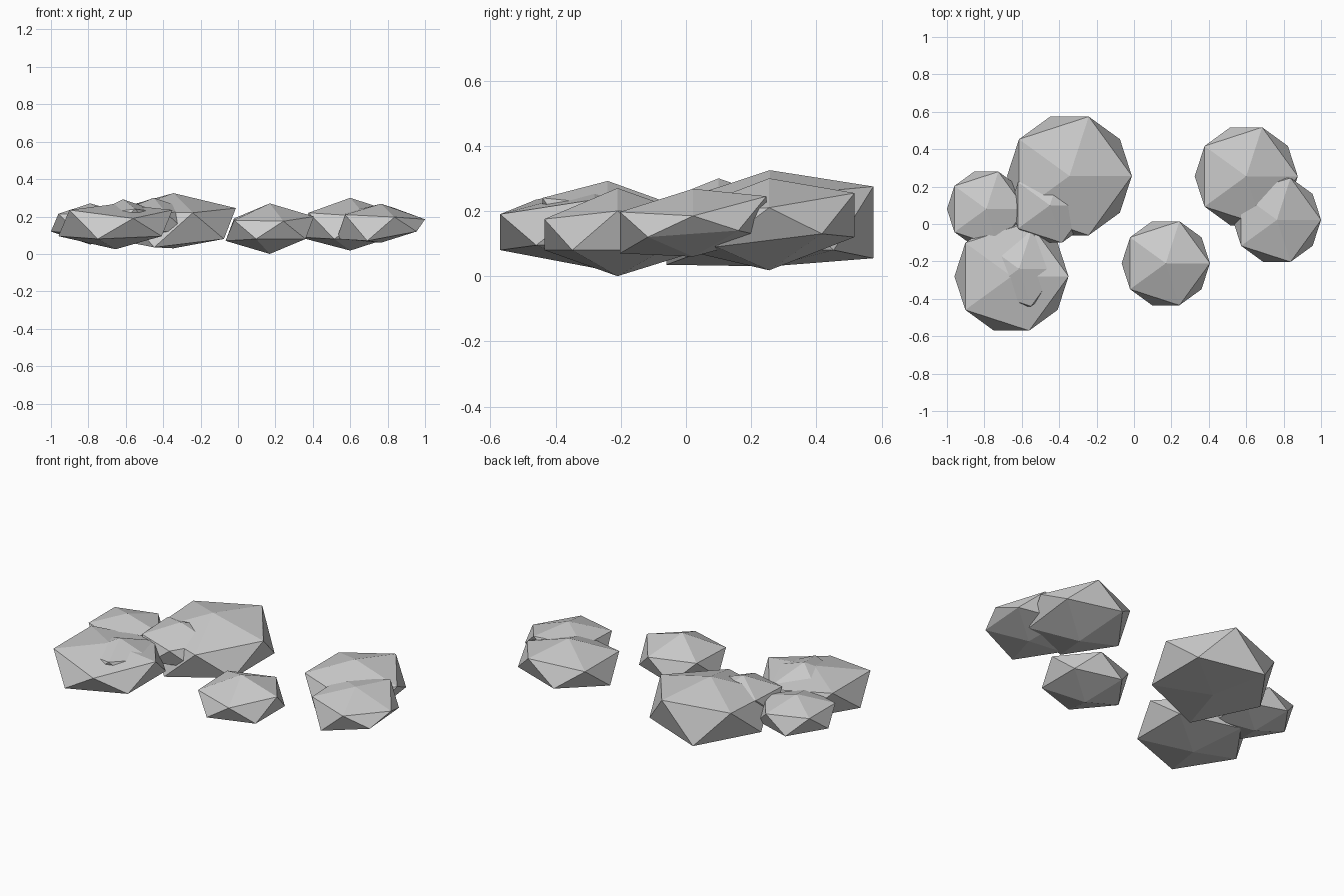
import bpy, bmesh, math


def rock(name, x, y, r, bottom, top, lower, upper):
    """Flattened 20-sided stone; ring heights are listed counter-clockwise."""
    bm = bmesh.new()
    ring = r * 0.8944

    def vert(deg, z):
        a = math.radians(deg)
        return bm.verts.new((x + ring * math.cos(a), y + ring * math.sin(a), z))

    lo = [vert(36 + 72 * i, z) for i, z in enumerate(lower)]
    up = [vert(72 * i, z) for i, z in enumerate(upper)]
    base = bm.verts.new((x, y, bottom))
    apex = bm.verts.new((x, y, top))
    for i in range(5):
        j = (i + 1) % 5
        bm.faces.new((apex, up[i], up[j]))
        bm.faces.new((base, lo[j], lo[i]))
        bm.faces.new((up[i], lo[i], up[j]))
        bm.faces.new((lo[i], lo[j], up[j]))
    mesh = bpy.data.meshes.new(name)
    bm.to_mesh(mesh)
    bm.free()
    obj = bpy.data.objects.new(name, mesh)
    bpy.context.collection.objects.link(obj)


# Left cluster
rock("large_stone", -0.345, 0.257, 0.373, 0.03, 0.325,
     (0.08, 0.055, 0.08, 0.035, 0.08), (0.245, 0.275, 0.25, 0.23, 0.22))
rock("front_left_stone", -0.655, -0.28, 0.341, 0.025, 0.267,
     (0.095, 0.08, 0.095, 0.08, 0.095), (0.235, 0.21, 0.235, 0.235, 0.19))
rock("small_left_stone", -0.79, 0.08, 0.235, 0.05, 0.27,
     (0.11, 0.11, 0.12, 0.11, 0.11), (0.21, 0.21, 0.215, 0.215, 0.21))
rock("middle_stone", -0.45, 0.10, 0.235, 0.06, 0.30,
     (0.12, 0.12, 0.13, 0.12, 0.12), (0.23, 0.23, 0.24, 0.23, 0.22))
rock("inner_stone", -0.615, -0.24, 0.235, 0.06, 0.292,
     (0.13, 0.13, 0.13, 0.13, 0.13), (0.22, 0.22, 0.21, 0.21, 0.24))

# Single stone in front
rock("front_stone", 0.17, -0.21, 0.264, 0.0, 0.27,
     (0.08, 0.07, 0.07, 0.08, 0.08), (0.20, 0.19, 0.19, 0.18, 0.175))

# Right pair
rock("back_right_stone", 0.60, 0.255, 0.308, 0.018, 0.30,
     (0.13, 0.12, 0.09, 0.08, 0.09), (0.21, 0.255, 0.22, 0.22, 0.20))
rock("right_stone", 0.764, 0.022, 0.264, 0.06, 0.268,
     (0.14, 0.12, 0.08, 0.07, 0.12), (0.185, 0.245, 0.22, 0.21, 0.197))
